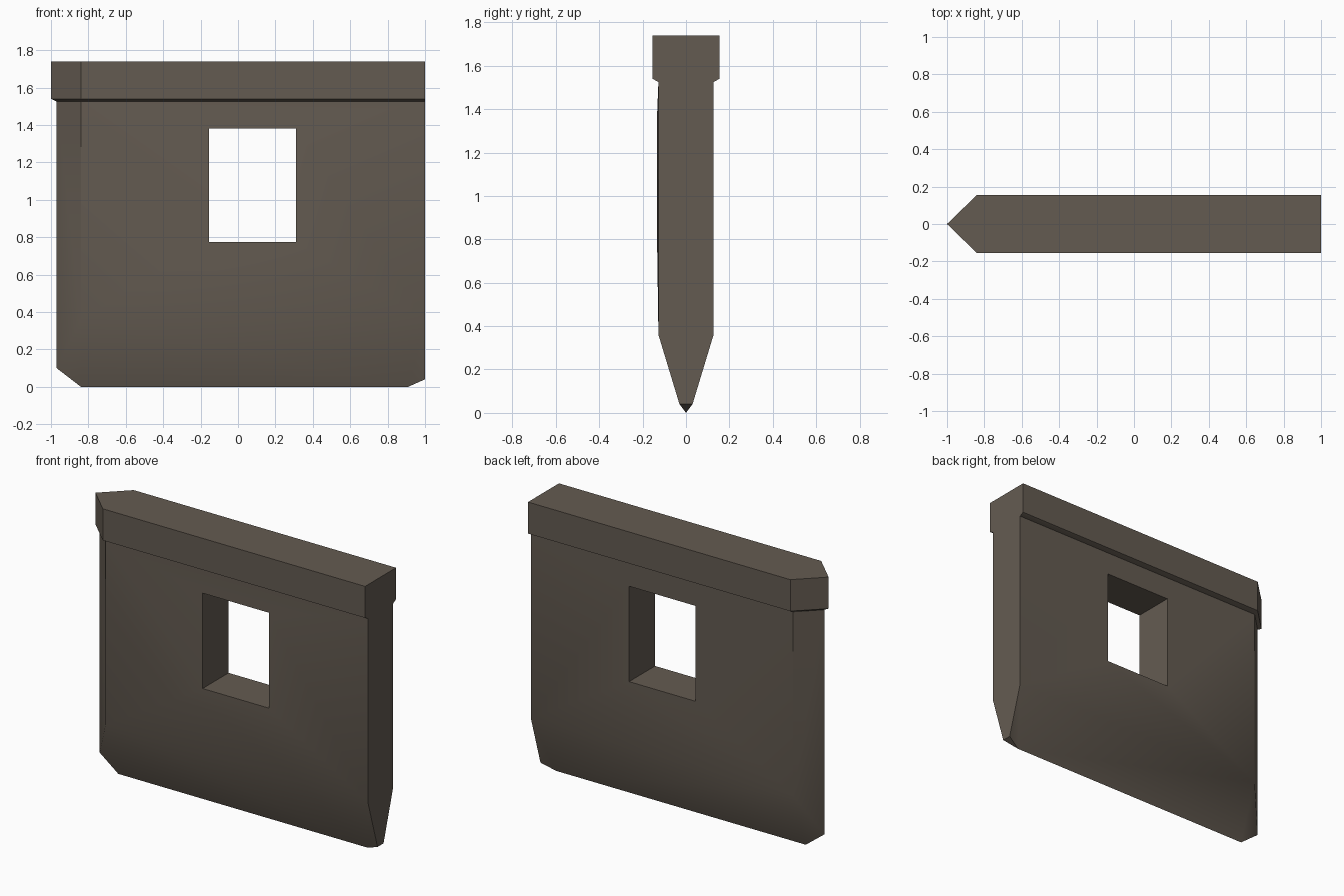
import bpy, bmesh, math

if "Cube" in bpy.data.objects:
    bpy.data.objects.remove(bpy.data.objects["Cube"])

stone = bpy.data.materials.new("dark brown stone")
stone.diffuse_color = (0.127, 0.105, 0.083, 1)
stone.use_nodes = True
stone.node_tree.nodes["Principled BSDF"].inputs["Base Color"].default_value = stone.diffuse_color


def finish(name, bm):
    bmesh.ops.remove_doubles(bm, verts=bm.verts, dist=0.0005)
    bmesh.ops.recalc_face_normals(bm, faces=bm.faces)
    mesh = bpy.data.meshes.new(name)
    bm.to_mesh(mesh)
    bm.free()
    mesh.materials.append(stone)
    ob = bpy.data.objects.new(name, mesh)
    bpy.context.collection.objects.link(ob)
    bpy.ops.object.select_all(action='DESELECT')
    ob.select_set(True)
    bpy.context.view_layer.objects.active = ob
    bpy.ops.object.shade_smooth_by_angle(angle=math.radians(36))
    return ob


def face(bm, *pts):
    return bm.faces.new([bm.verts.new(p) for p in pts])


def plan(tip, half, z):
    """Pointed-end plank outline at height z."""
    return [(tip, 0, z), (-0.84, -half, z), (1, -half, z), (1, half, z), (-0.84, half, z)]


W, TOP, SHOULDER = 0.127, 1.525, 0.36
LEFT, TIP = -0.84, -0.97

# wall panel with window opening, pointed left end and wedge-shaped foot
bm = bmesh.new()
win = [(-0.155, 0.775), (0.31, 0.775), (0.31, 1.38), (-0.155, 1.38)]
rect = [(LEFT, SHOULDER), (1, SHOULDER), (1, TOP), (LEFT, TOP)]
depth = {-1: 0.133, 1: W}          # front face bulges slightly at the window
for s in (-1, 1):
    y = s * W
    for i in range(4):
        j = (i + 1) % 4
        a, b, c, d = rect[i], rect[j], win[j], win[i]
        face(bm, (a[0], y, a[1]), (b[0], y, b[1]),
             (c[0], s * depth[s], c[1]), (d[0], s * depth[s], d[1]))
    # slanted left end
    face(bm, (LEFT, y, SHOULDER), (TIP, 0, 0.10), (TIP, 0, TOP), (LEFT, y, TOP))
    face(bm, (LEFT, y, SHOULDER), (LEFT, 0, 0), (TIP, 0, 0.10))
    # tapered foot
    face(bm, (LEFT, y, SHOULDER), (1, y, SHOULDER), (0.91, 0, 0), (LEFT, 0, 0))
    face(bm, (1, y, SHOULDER), (1, s * 0.03, 0.04), (0.91, 0, 0))
# window reveals
for i in range(4):
    a, b = win[i], win[(i + 1) % 4]
    face(bm, (a[0], -depth[-1], a[1]), (b[0], -depth[-1], b[1]),
         (b[0], depth[1], b[1]), (a[0], depth[1], a[1]))
# flat right end and its small clipped corner
face(bm, (1, -W, TOP), (1, -W, SHOULDER), (1, -0.03, 0.04),
     (1, 0.03, 0.04), (1, W, SHOULDER), (1, W, TOP))
face(bm, (1, -0.03, 0.04), (1, 0.03, 0.04), (0.91, 0, 0))
# closed top, hidden beneath the cap
face(bm, *plan(TIP, W, TOP))
finish("wall_panel", bm)

# overhanging cap rail with a bevelled underside
bm = bmesh.new()
rings = [plan(TIP, W, TOP), plan(-1, 0.155, 1.54), plan(-1, 0.155, 1.74)]
for lo, hi in zip(rings, rings[1:]):
    for i in range(5):
        j = (i + 1) % 5
        face(bm, lo[i], lo[j], hi[j], hi[i])
face(bm, *rings[0])
face(bm, *rings[-1])
finish("cap_rail", bm)
